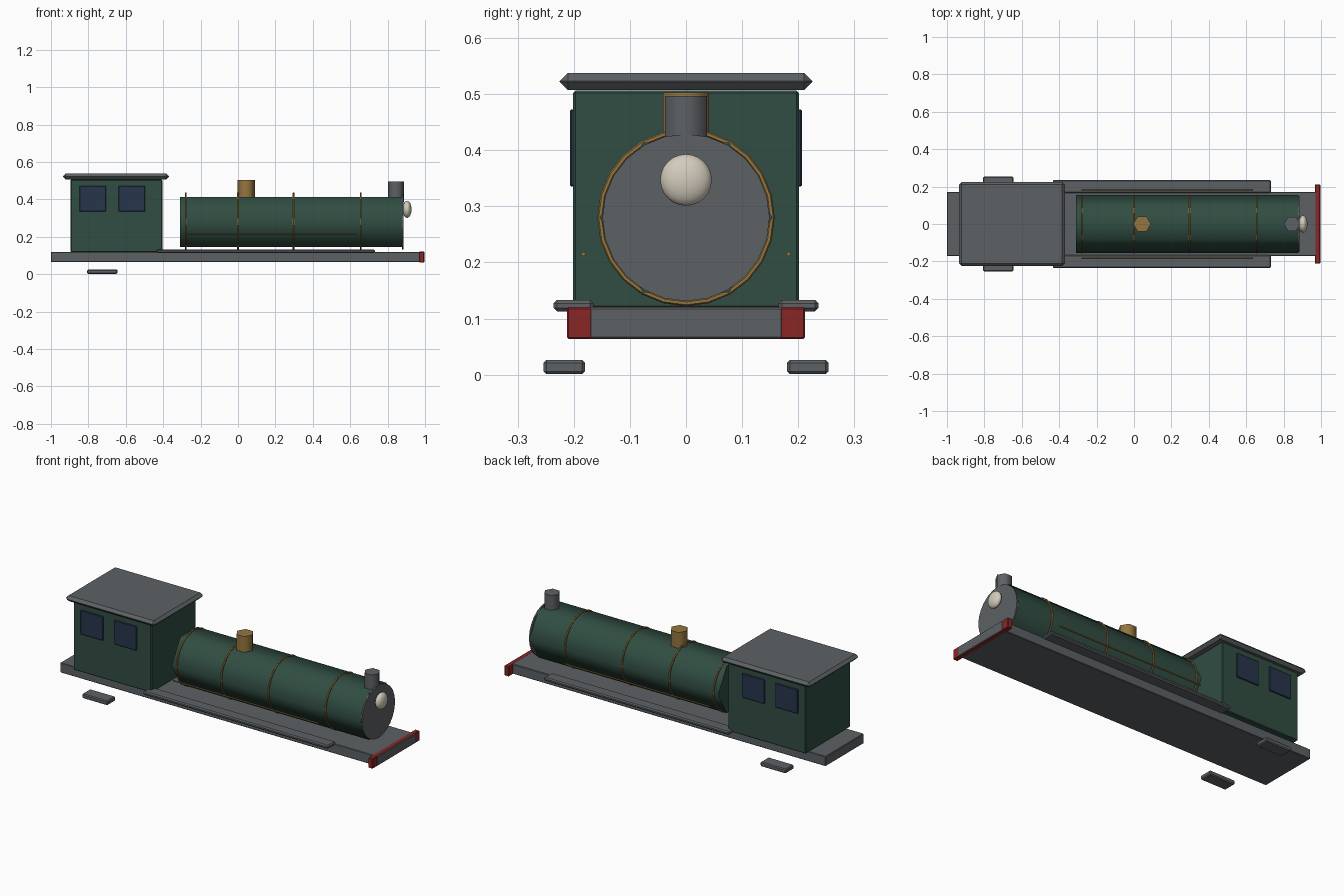
import bpy, math
from math import radians

if "Cube" in bpy.data.objects:
    bpy.data.objects.remove(bpy.data.objects["Cube"])


def material(name, rgb):
    m = bpy.data.materials.new(name)
    m.diffuse_color = (*rgb, 1)
    m.use_nodes = True
    m.node_tree.nodes["Principled BSDF"].inputs["Base Color"].default_value = m.diffuse_color
    return m


GREEN = material("green_paint", (0.03, 0.075, 0.055))
GREY = material("dark_metal", (0.11, 0.12, 0.13))
BRASS = material("brass", (0.30, 0.18, 0.05))
RED = material("red_paint", (0.25, 0.02, 0.018))
CREAM = material("lamp_glass", (0.65, 0.60, 0.50))
BLUE = material("window_glass", (0.02, 0.035, 0.07))


def finish(name, mat, smooth=None):
    o = bpy.context.object
    o.name = name
    o.data.materials.append(mat)
    bpy.ops.object.transform_apply(location=False, rotation=True, scale=True)
    if smooth:
        bpy.ops.object.shade_smooth_by_angle(angle=radians(smooth))
    return o


def box(name, x, y, z, mat, bevel=0.0):
    """Box from (min, max) ranges with an optional chamfer."""
    bpy.ops.mesh.primitive_cube_add(size=1, location=[sum(r) / 2 for r in (x, y, z)])
    bpy.context.object.scale = [r[1] - r[0] for r in (x, y, z)]
    o = finish(name, mat)
    if bevel:
        b = o.modifiers.new("chamfer", 'BEVEL')
        b.width, b.segments = bevel, 1
    return o


def tube(name, start, end, r, sides, mat, axis='Z', turn=0.0, smooth=65):
    """Cylinder between two points lying along X or Z."""
    mid = [(a + b) / 2 for a, b in zip(start, end)]
    rot = (0, radians(90), 0) if axis == 'X' else (0, 0, radians(turn))
    bpy.ops.mesh.primitive_cylinder_add(vertices=sides, radius=r, depth=math.dist(start, end),
                                        location=mid, rotation=rot)
    return finish(name, mat, smooth)


# chassis and buffer beam
box("frame", (-1.0, 0.997), (-0.172, 0.172), (0.064, 0.12), GREY, 0.003)
box("buffer_beam", (0.968, 0.996), (-0.212, 0.212), (0.0635, 0.1203), RED, 0.003)

# cab and roof
box("cab", (-0.895, -0.405), (-0.201, 0.201), (0.118, 0.506), GREEN, 0.004)
box("cab_roof", (-0.936, -0.369), (-0.225, 0.225), (0.507, 0.538), GREY, 0.015)

# paired parts on both sides
for s, side in ((-1, "front"), (1, "back")):
    def span(a, b):
        return tuple(sorted((s * a, s * b)))
    box("running_board_" + side, (-0.434, 0.732), span(0.165, 0.236), (0.113, 0.133), GREY, 0.006)
    box("step_" + side, (-0.806, -0.645), span(0.18, 0.254), (0.001, 0.026), GREY, 0.005)
    for i, x in enumerate((-0.777, -0.567)):
        box(f"window_{side}_{i}", (x - 0.071, x + 0.071), span(0.195, 0.207), (0.335, 0.473), BLUE, 0.003)
    tube("handrail_" + side, (-0.28, s * 0.183, 0.215), (0.636, s * 0.183, 0.215), 0.004, 8, BRASS, 'X')

# boiler: six sides with corners pointing sideways, round front plate
tube("boiler", (-0.31, 0, 0.28), (0.88, 0, 0.28), 0.154, 6, GREEN, 'X')
tube("smokebox_plate", (0.877, 0, 0.28), (0.885, 0, 0.28), 0.149, 24, GREY, 'X', smooth=40)

# boiler bands
for i, x in enumerate((-0.28, 0.0, 0.297, 0.657)):
    bpy.ops.mesh.primitive_torus_add(major_radius=0.153, minor_radius=0.005, major_segments=24,
                                     minor_segments=6, location=(x, 0, 0.28),
                                     rotation=(0, radians(90), 0))
    finish(f"boiler_band_{i}", BRASS, 35)

# chimney, dome and headlamp
tube("chimney", (0.845, 0, 0.385), (0.845, 0, 0.497), 0.043, 6, GREY, turn=30)
tube("steam_dome", (0.043, 0, 0.39), (0.043, 0, 0.503), 0.047, 6, BRASS, turn=30)
bpy.ops.mesh.primitive_uv_sphere_add(segments=24, ring_count=12, radius=0.046, location=(0.904, 0, 0.347))
bpy.context.object.scale = (0.52, 1, 1)
finish("headlamp", CREAM, 60)
